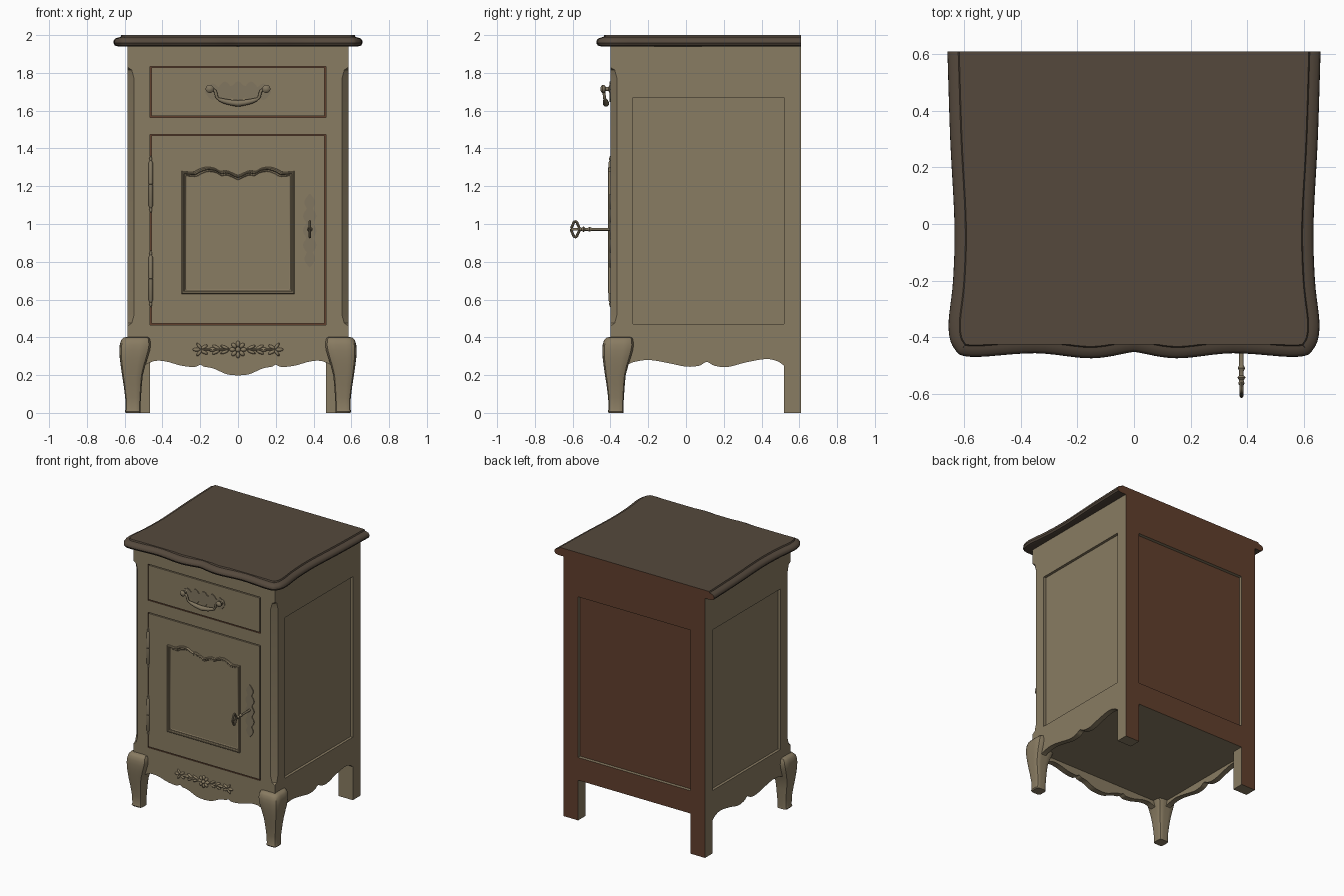
import bpy, bmesh, math
from mathutils import Matrix, Vector

if "Cube" in bpy.data.objects:
    bpy.data.objects.remove(bpy.data.objects["Cube"])


def material(name, rgb):
    m = bpy.data.materials.new(name)
    m.diffuse_color = (*rgb, 1)
    m.use_nodes = True
    m.node_tree.nodes["Principled BSDF"].inputs["Base Color"].default_value = m.diffuse_color
    return m


BEIGE = material("beige paint", (0.25, 0.20, 0.122))
DARK = material("dark walnut top", (0.09, 0.066, 0.046))
BROWN = material("bare brown wood", (0.12, 0.05, 0.026))
METAL = material("aged metal", (0.22, 0.18, 0.115))


def new(name, verts, faces, *mats):
    me = bpy.data.meshes.new(name)
    me.from_pydata([tuple(v) for v in verts], [], faces)
    bm = bmesh.new()
    bm.from_mesh(me)
    bmesh.ops.recalc_face_normals(bm, faces=bm.faces)
    bm.to_mesh(me)
    bm.free()
    ob = bpy.data.objects.new(name, me)
    bpy.context.collection.objects.link(ob)
    for m in mats:
        me.materials.append(m)
    return ob


def loft(name, rings, *mats):
    n, k = len(rings[0]), len(rings)
    faces = [(i*n + j, i*n + (j+1) % n, (i+1)*n + (j+1) % n, (i+1)*n + j)
             for i in range(k-1) for j in range(n)]
    faces += [tuple(range(n)), tuple(range((k-1)*n, k*n))]
    return new(name, [v for r in rings for v in r], faces, *mats)


def prism(name, pts, axis, a, b, *mats):
    put = {'x': lambda p, h: (h, p[0], p[1]), 'y': lambda p, h: (p[0], h, p[1]),
           'z': lambda p, h: (p[0], p[1], h)}[axis]
    return loft(name, [[put(p, h) for p in pts] for h in (a, b)], *mats)


def box(name, x0, x1, y0, y1, z0, z1, *mats):
    return prism(name, [(x0, y0), (x1, y0), (x1, y1), (x0, y1)], 'z', z0, z1, *mats)


def smooth(pts, n=6):
    """Catmull-Rom curve through the points."""
    P = [Vector(p) for p in pts]
    P = [2*P[0] - P[1]] + P + [2*P[-1] - P[-2]]
    out = []
    for a, b, c, d in zip(P, P[1:], P[2:], P[3:]):
        for i in range(n):
            t = i / n
            out.append(0.5*(2*b + (c-a)*t + (2*a-5*b+4*c-d)*t*t + (3*b-a-3*c+d)*t**3))
    return out + [P[-2]]


def tube(name, path, radii, mat, sides=12):
    path = [Vector(p) for p in path]
    rings = []
    for i, p in enumerate(path):
        q = (path[min(i+1, len(path)-1)] - path[max(i-1, 0)]).to_track_quat('Z', 'Y')
        r = radii[i]
        rings.append([p + q @ Vector((r*math.cos(2*math.pi*j/sides), r*math.sin(2*math.pi*j/sides), 0))
                      for j in range(sides)])
    return loft(name, rings, mat)


def blobs(name, items, mat):
    """Ellipsoids (x, y, z, length, depth, height, angle in the front plane)."""
    bm = bmesh.new()
    for x, y, z, l, d, h, ang in items:
        m = Matrix.Translation((x, y, z)) @ Matrix.Rotation(-ang, 4, 'Y') @ Matrix.Diagonal((l, d, h, 1))
        bmesh.ops.create_uvsphere(bm, u_segments=12, v_segments=8, radius=1, matrix=m)
    ob = new(name, [], [], mat)
    bm.to_mesh(ob.data)
    bm.free()
    return ob


def cut(ob, cutters):
    bpy.context.view_layer.objects.active = ob
    for c in cutters:
        c.hide_render = True
        m = ob.modifiers.new("cut", 'BOOLEAN')
        m.operation, m.solver, m.object = 'DIFFERENCE', 'EXACT', c
        bpy.ops.object.modifier_apply(modifier=m.name)
        bpy.data.objects.remove(c)


def brown_back(ob):
    for p in ob.data.polygons:
        back = p.normal.y > 0.9 and p.center.y > 0.5
        gap = -0.399 < p.center.y < -0.37 and abs(p.center.x) < 0.47
        p.material_index = 1 if back or gap else 0


# Cabinet body with side, back, drawer and door recesses and stopped corner chamfers
body = box("cabinet_body", -0.585, 0.585, -0.40, 0.61, 0.30, 1.945, BEIGE, BROWN)
cutters = [box("c", -0.465, 0.465, 0.585, 0.8, 0.47, 1.67),
           box("c", -0.465, 0.465, -0.6, -0.38, 1.565, 1.835),
           box("c", -0.465, 0.465, -0.6, -0.38, 0.465, 1.475)]
for s in (-1, 1):
    cutters.append(box("c", min(s*0.565, s), max(s*0.565, s), -0.28, 0.52, 0.47, 1.67))
    prof = [(-.05, .46), (0, .46), (.016, .475), (.0247, .52), (.0247, 1.77), (.016, 1.815), (0, 1.83), (-.05, 1.83)]
    k = math.sqrt(0.5)
    cutters.append(loft("c", [[(s*(0.585 - d*k + t*k), -0.40 + d*k + t*k, z) for d, z in prof]
                              for t in (-0.1, 0.1)]))
cut(body, cutters)
brown_back(body)

# Table top: wavy outline with a moulded edge
half = smooth([(.66, .61), (.65, .3), (.635, 0), (.64, -.2), (.656, -.36), (.636, -.44),
               (.575, -.47), (.35, -.457), (.15, -.475), (0, -.452)])
edge = half + [Vector((-p.x, p.y)) for p in half[-2::-1]]


def top_ring(inset, z):
    out = []
    for i, p in enumerate(edge):
        if i in (0, len(edge)-1):
            out.append((p.x - math.copysign(inset, p.x), p.y, z))
        else:
            t = (edge[i+1] - edge[i-1]).normalized()
            out.append((p.x + t.y*inset, p.y - t.x*inset, z))
    return out


c = edge[1] - edge[0]
sgn = 1 if c.y > 0 else -1
top = loft("table_top", [top_ring(-sgn*-abs(i) * -1 if sgn > 0 else i, z) for i, z in
           [(.025, 1.94), (.008, 1.945), (0, 1.958), (.001, 1.97), (.01, 1.982), (.028, 1.988),
            (.038, 1.99), (.042, 2.0)]], DARK, BROWN)
brown_back(top)

# Aprons with scalloped lower edges
h = smooth([(0, .198), (.06, .205), (.13, .235), (.18, .245), (.2, .255), (.23, .243), (.3, .25), (.38, .272),
            (.44, .275), (.49, .255)], 4)
curve = [(-p.x, p.y) for p in h[:0:-1]] + [(p.x, p.y) for p in h]
prism("front_apron", curve + [(.49, .30), (-.49, .30)], 'y', -0.40, -0.355, BEIGE)
side = [tuple(p) for p in smooth([(-.33, .235), (-.29, .265), (-.2, .28), (-.1, .265), (0, .245), (.07, .25), (.11, .27),
                                  (.15, .25), (.22, .243), (.32, .268), (.42, .285), (.48, .275), (.52, .25)], 4)]
for s, n in ((-1, "left"), (1, "right")):
    prism(n + "_apron", side + [(.52, .30), (-.33, .30)], 'x', s*0.545, s*0.585, BEIGE)

    # Square back leg
    leg = box(n + "_back_leg", min(s*.465, s*.585), max(s*.465, s*.585), .52, .61, 0, .30, BEIGE, BROWN)
    brown_back(leg)

    # Cabriole front leg: rounded squares (height, overhang, size)
    rings = []
    for z, d, w in [(0, .009, .078), (.008, .014, .082), (.02, .01, .078), (.08, .012, .083), (.15, .021, .097),
                    (.20, .029, .11), (.25, .036, .13), (.29, .041, .148), (.33, .043, .162), (.36, .041, .165),
                    (.385, .034, .155), (.398, .022, .14), (.403, .0, .11)]:
        cx, cy, ring = .585 + d - w/2, -.40 - d + w/2, []
        for j in range(28):
            a = 2*math.pi*(j+.5)/28
            u, v = math.cos(a), math.sin(a)
            f = (abs(u)**5 + abs(v)**5)**-.2 * w/2
            ring.append((s*(cx + u*f), cy + v*f, z))
        rings.append(ring)
    loft(n + "_front_leg", rings, BEIGE)

# Drawer front and door
box("drawer_front", -.458, .458, -.40, -.381, 1.572, 1.828, BEIGE)
door = box("door", -.458, .458, -.40, -.3805, .472, 1.468, BEIGE)
wave = smooth([(1, 1.28), (.8, 1.276), (.7, 1.29), (.56, 1.302), (.42, 1.297), (.31, 1.28), (.2, 1.283), (0, 1.258)], 4)
wave += [Vector((-p.x, p.y)) for p in wave[-2::-1]]


def panel_outline(i):
    return [(p.x*(.30-i), p.y-i) for p in wave] + [(-.30+i, .63+i), (.30-i, .63+i)]


cut(door, [prism("c", panel_outline(.01), 'y', -.5, -.386)])
# Raised moulding around the sunken door panel
rings = [[(x, y, z) for x, z in panel_outline(i)] for i, y in
         [(0, -.399), (.001, -.409), (.006, -.414), (.012, -.412), (.016, -.404), (.022, -.404),
          (.027, -.399), (.034, -.397), (.036, -.387)]]
loft("door_panel_moulding", rings, BEIGE)


# Pierced-looking thin mounts behind the handle and the key
def mount(name, cx, cz, length, width, upright):
    pts = []
    for sd in (1, -1):
        for i in range(40):
            u = sd*math.cos(math.pi*i/40)
            w = sd*width*(.4 + .6*abs(math.cos(2.5*math.pi*u)))*math.sqrt(max(0, 1-u**4))
            pts.append((cx + w, cz + u*length) if upright else (cx + u*length, cz + w))
    prism(name, pts, 'y', -.406, -.3995, METAL)


mount("handle_plate", 0, 1.70, .175, .055, False)
mount("key_plate", .38, .965, .195, .036, True)

# Drawer handle
bail = smooth([(-.15, -.432, 1.712), (-.122, -.434, 1.705), (-.112, -.432, 1.672), (-.095, -.428, 1.658),
               (-.05, -.425, 1.645), (0, -.424, 1.638)], 4)
bail += [Vector((-p.x, p.y, p.z)) for p in bail[-2::-1]]
tube("handle_bail", bail, [.008 + .009*max(0, 1 - abs(p.x)/.10)**.5 for p in bail], METAL)
for s in (-1, 1):
    tube("handle_post", [(s*.15, y, 1.715) for y in (-.40, -.405, -.41, -.425, -.43, -.442, -.45, -.453)],
         [.02, .02, .011, .011, .019, .022, .014, .004], METAL)

# Door hinges with finials
for z0 in (1.06, .56):
    hz = [(0, .003), (.015, .008), (.025, .005), (.035, .011), (.148, .011), (.15, .009), (.152, .011),
          (.265, .011), (.275, .005), (.285, .008), (.30, .003)]
    tube("hinge", [(-.462, -.40, z0 + z) for z, r in hz], [r for z, r in hz], METAL)

# Key: beaded shaft and looped bow
kp = [(-.395, .008), (-.50, .008), (-.51, .013), (-.52, .008), (-.535, .008), (-.543, .015), (-.552, .008),
      (-.565, .011), (-.572, .006)]
tube("key_shaft", [(.38, y, .972) for y, r in kp], [r for y, r in kp], METAL)
bow = [(.38, -.586 + (.019 + .003*math.cos(4*a))*math.cos(a), .972 + .041*math.sin(a))
       for a in [2*math.pi*i/32 for i in range(33)]]
tube("key_bow", bow, [.007]*33, METAL, 8)
box("key_tab", .374, .386, -.606, -.568, .966, .978, METAL)

# Carved rosette and leaf sprays on the apron
Y = -.40
items = [(0, Y-.008, .335, .014, .014, .014, 0)]
for i in range(8):
    a = i*math.pi/4
    items.append((.029*math.cos(a), Y-.003, .335 + .029*math.sin(a), .017, .013, .011, a))
for s in (1, -1):
    for x, z, l, w, a in [(.13, 0, .10, .006, 0), (.07, .012, .025, .008, .4), (.07, -.012, .025, .008, -.4),
                          (.115, .012, .024, .009, .5), (.115, -.012, .024, .009, -.5), (.135, 0, .022, .011, 0),
                          (.18, .013, .022, .009, -.5), (.18, -.013, .022, .009, .5), (.205, .017, .022, .008, .9),
                          (.205, -.017, .022, .008, -.9), (.218, 0, .022, .010, 0)]:
        items.append((s*x, Y, .335 + z, l, .011, w, s*a))
blobs("apron_carving", items, BEIGE)

# Smooth shading with sharp edges kept
bpy.ops.object.select_all(action='DESELECT')
for ob in bpy.data.objects:
    ob.select_set(True)
bpy.context.view_layer.objects.active = body
bpy.ops.object.shade_smooth_by_angle(angle=math.radians(35))
